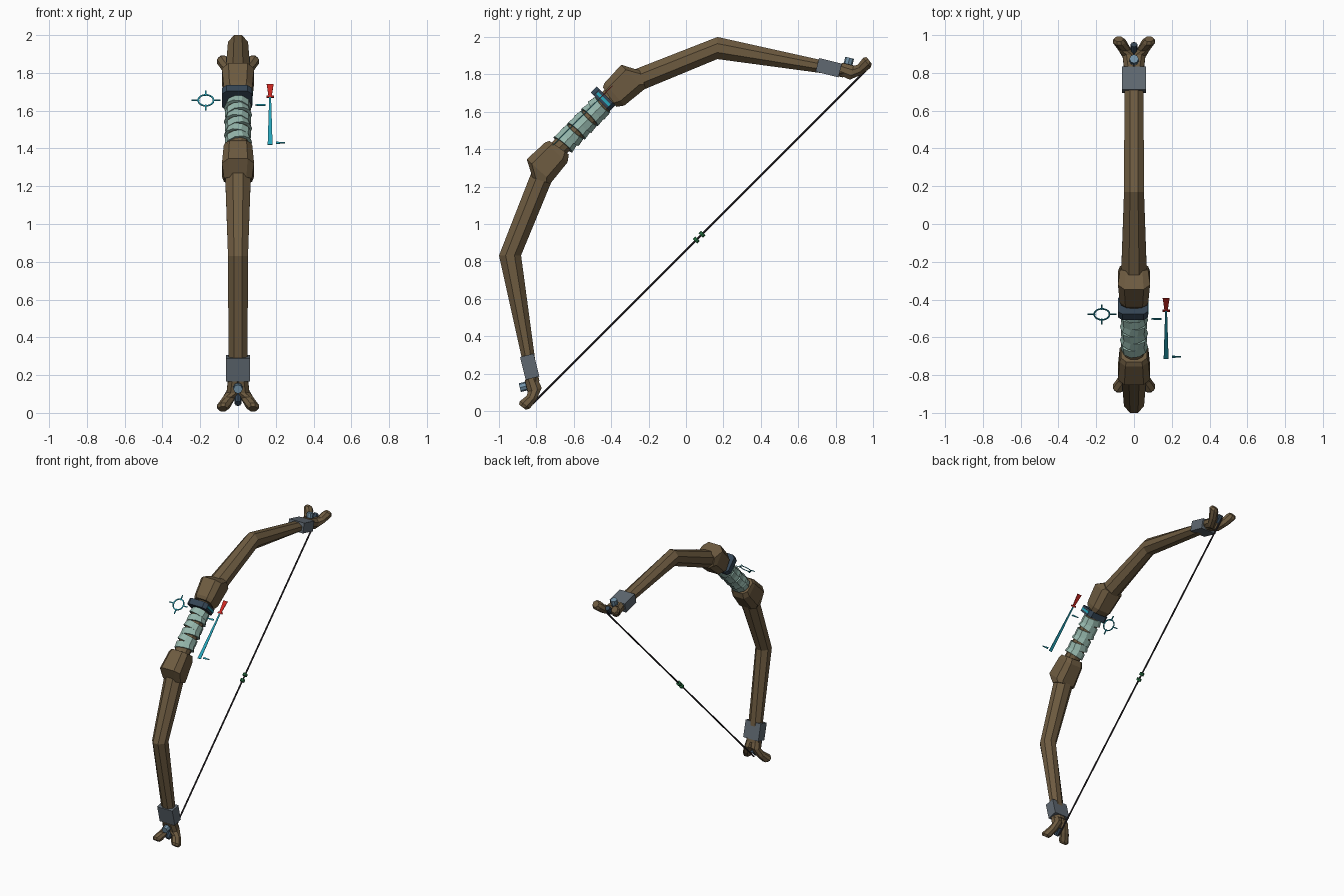
import bpy, bmesh, math
from mathutils import Matrix, Vector

if "Cube" in bpy.data.objects:
    bpy.data.objects.remove(bpy.data.objects["Cube"])

# Local frame: x = sideways, y = along the string, z = away from the string.
# The whole bow is then rolled 45 degrees about x.
FRAME = Matrix.Translation((0, 0.07, 0.93)) @ Matrix.Rotation(math.pi / 4, 4, 'X')

def mat(name, rgb):
    m = bpy.data.materials.new(name)
    m.diffuse_color = (*rgb, 1)
    m.use_nodes = True
    m.node_tree.nodes["Principled BSDF"].inputs["Base Color"].default_value = m.diffuse_color
    return m

WOOD = mat("brown_wood", (0.155, 0.105, 0.052))
MINT = mat("mint_wrap", (0.30, 0.47, 0.41))
GREY = mat("grey_metal", (0.115, 0.14, 0.165))
BLUE = mat("blue_stud", (0.17, 0.29, 0.39))
SLATE = mat("dark_slate", (0.035, 0.06, 0.09))
STRING = mat("dark_string", (0.03, 0.025, 0.03))
GREEN = mat("green_nock", (0.02, 0.15, 0.05))
CYAN = mat("cyan_sight", (0.02, 0.38, 0.50))
RED = mat("red_marker", (0.60, 0.02, 0.015))

def finish(bm, name, material, mirror=None):
    bmesh.ops.recalc_face_normals(bm, faces=bm.faces)
    me = bpy.data.meshes.new(name)
    bm.to_mesh(me)
    bm.free()
    me.materials.append(material)
    ob = bpy.data.objects.new(name, me)
    bpy.context.collection.objects.link(ob)
    ob.matrix_world = FRAME
    if mirror:
        mod = ob.modifiers.new("mirror", 'MIRROR')
        mod.use_axis = mirror
    return ob

ENDS = (False, True, False)

def loft(name, sections, material, mirror=None, c=0.3):
    """Sections: (inner (u,v), outer (u,v), half width, x centre); c = corner cut."""
    bm = bmesh.new()
    k = 1 - 2 * c
    shape = [(-k, -1), (k, -1), (1, -k), (1, k), (k, 1), (-k, 1), (-1, k), (-1, -k)]
    if c == 0:
        shape = [(-1, -1), (1, -1), (1, 1), (-1, 1)]
    rings = []
    for inner, outer, hw, x in sections:
        a, b = Vector(inner), Vector(outer)
        ring = []
        for sx, st in shape:
            p = a.lerp(b, (st + 1) / 2)
            ring.append(bm.verts.new((x + sx * hw, p.x, p.y)))
        rings.append(ring)
    n = len(shape)
    for r, s in zip(rings, rings[1:]):
        for i in range(n):
            bm.faces.new((r[i], r[(i + 1) % n], s[(i + 1) % n], s[i]))
    bm.faces.new(rings[0])
    bm.faces.new(rings[-1])
    return finish(bm, name, material, mirror)

def rod(name, centre, axis, r1, r2, length, sides, material, mirror=None, sx=1.0):
    bm = bmesh.new()
    rot = Vector(axis).to_track_quat('Z', 'X').to_matrix().to_4x4()
    m = Matrix.Translation(centre) @ Matrix.Diagonal((sx, 1, 1, 1)) @ rot
    bmesh.ops.create_cone(bm, cap_ends=True, segments=sides, radius1=r1, radius2=r2,
                          depth=length, matrix=m)
    return finish(bm, name, material, mirror)

def plate(name, outlines, material, v=0.90, t=0.004):
    """Thin flat plates facing away from the string; outlines in (x, u)."""
    bm = bmesh.new()
    for pts in outlines:
        lo = [bm.verts.new((x, u, v - t / 2)) for x, u in pts]
        hi = [bm.verts.new((x, u, v + t / 2)) for x, u in pts]
        bm.faces.new(lo)
        bm.faces.new(hi)
        for i in range(len(pts)):
            j = (i + 1) % len(pts)
            bm.faces.new((lo[i], lo[j], hi[j], hi[i]))
    return finish(bm, name, material)

def box(x0, x1, u0, u1):
    return [(x0, u0), (x1, u0), (x1, u1), (x0, u1)]

# Limbs, shoulder blocks and forked tips
loft("limb", [((0.33, 0.775), (0.385, 0.88), 0.068, 0),
              ((0.742, 0.604), (0.826, 0.687), 0.053, 0),
              ((1.102, 0.132), (1.157, 0.167), 0.05, 0),
              ((1.147, 0.06), (1.205, 0.098), 0.052, 0)], WOOD, ENDS)
loft("shoulder_block", [((0.18, 0.805), (0.202, 0.93), 0.068, 0),
                        ((0.215, 0.78), (0.225, 0.94), 0.076, 0),
                        ((0.348, 0.766), (0.357, 0.946), 0.085, 0),
                        ((0.362, 0.766), (0.405, 0.855), 0.074, 0)], WOOD, ENDS, 0.2)
loft("fork_tip", [((1.142, 0.085), (1.2, 0.118), 0.035, 0.018),
                  ((1.165, 0.025), (1.232, 0.064), 0.034, 0.026),
                  ((1.228, 0.0), (1.25, 0.052), 0.033, 0.052),
                  ((1.288, -0.008), (1.298, 0.057), 0.034, 0.078),
                  ((1.308, 0.002), (1.314, 0.048), 0.023, 0.08)], WOOD, (True, True, False))

# Metal cuffs and studs near the tips
along, out = Vector((0.515, -0.857)), Vector((0.857, 0.515))
mid = Vector((1.13, 0.15))
loft("cuff", [(mid + along * s - out * 0.037, mid + along * s + out * 0.038, 0.064, 0)
              for s in (-0.063, 0.063)], GREY, ENDS, 0)
rod("stud", (0, 1.229, 0.098), (0, out.x, out.y), 0.024, 0.024, 0.042, 8, BLUE, ENDS)
rod("stud_base", (0, 1.205, 0.084), (0, out.x, out.y), 0.029, 0.027, 0.03, 8, SLATE, ENDS)
rod("string_loop", (0, 1.245, 0.03), (0, 1, 0), 0.022, 0.018, 0.06, 8, SLATE, ENDS)

# String with two nock beads
rod("string", (0, 0, 0), (0, 1, 0), 0.006, 0.006, 2.52, 8, STRING)
rod("nock_bead", (0, 0.022, 0), (0, 1, 0), 0.017, 0.017, 0.02, 8, GREEN, ENDS)

# Grip core and overlapping wrap bands
rod("grip_core", (0, 0, 0.866), (0, 1, 0), 0.052, 0.052, 0.42, 10, WOOD, sx=1.1)
for i in range(6):
    s = 1 if i % 2 else -1
    rod(f"wrap_band_{i + 1}", (0, -0.142 + i * 0.051, 0.866), (0.16 * s, 1, 0.10 - 0.03 * i),
        0.067, 0.061, 0.047, 10, MINT, sx=1.08)

# Dark strap above the wrap with a cyan inlay on its side
loft("strap", [((u, 0.815), (u, 0.956), 0.08, -0.005) for u in (0.137, 0.182)], SLATE, None, 0.15)
loft("strap_inlay", [((u, 0.835), (u, 0.93), 0.004, 0.074) for u in (0.152, 0.167)], CYAN, None, 0)

# Flat sight ring with four ticks
cx, cu, N = -0.17, 0.125, 20
def polar(r, i):
    a = 2 * math.pi * i / N
    return (cx + r * math.cos(a), cu + r * math.sin(a))
ring = [[polar(0.037, i), polar(0.045, i), polar(0.045, i + 1), polar(0.037, i + 1)]
        for i in range(N)]
h = 0.004
ticks = [box(cx - 0.077, cx - 0.034, cu - h, cu + h), box(cx + 0.034, cx + 0.077, cu - h, cu + h),
         box(cx - h, cx + h, cu - 0.073, cu - 0.034), box(cx - h, cx + h, cu + 0.034, cu + 0.073)]
plate("sight_ring", ring + ticks, CYAN)

# Flat pointer with red end and two side pins
px = 0.17
plate("pointer", [[(px - 0.013, -0.207), (px + 0.013, -0.207), (px + 0.005, 0.15), (px - 0.005, 0.15)],
                  [(0.20, -0.2), (0.25, -0.196), (0.25, -0.19), (0.20, -0.186)],
                  [(0.09, 0.087), (0.145, 0.083), (0.145, 0.097), (0.09, 0.093)]], CYAN)
plate("pointer_end", [box(px - 0.02, px + 0.02, 0.146, 0.158),
                      [(px - 0.009, 0.158), (px + 0.009, 0.158),
                       (px + 0.018, 0.245), (px - 0.018, 0.245)]], RED)
